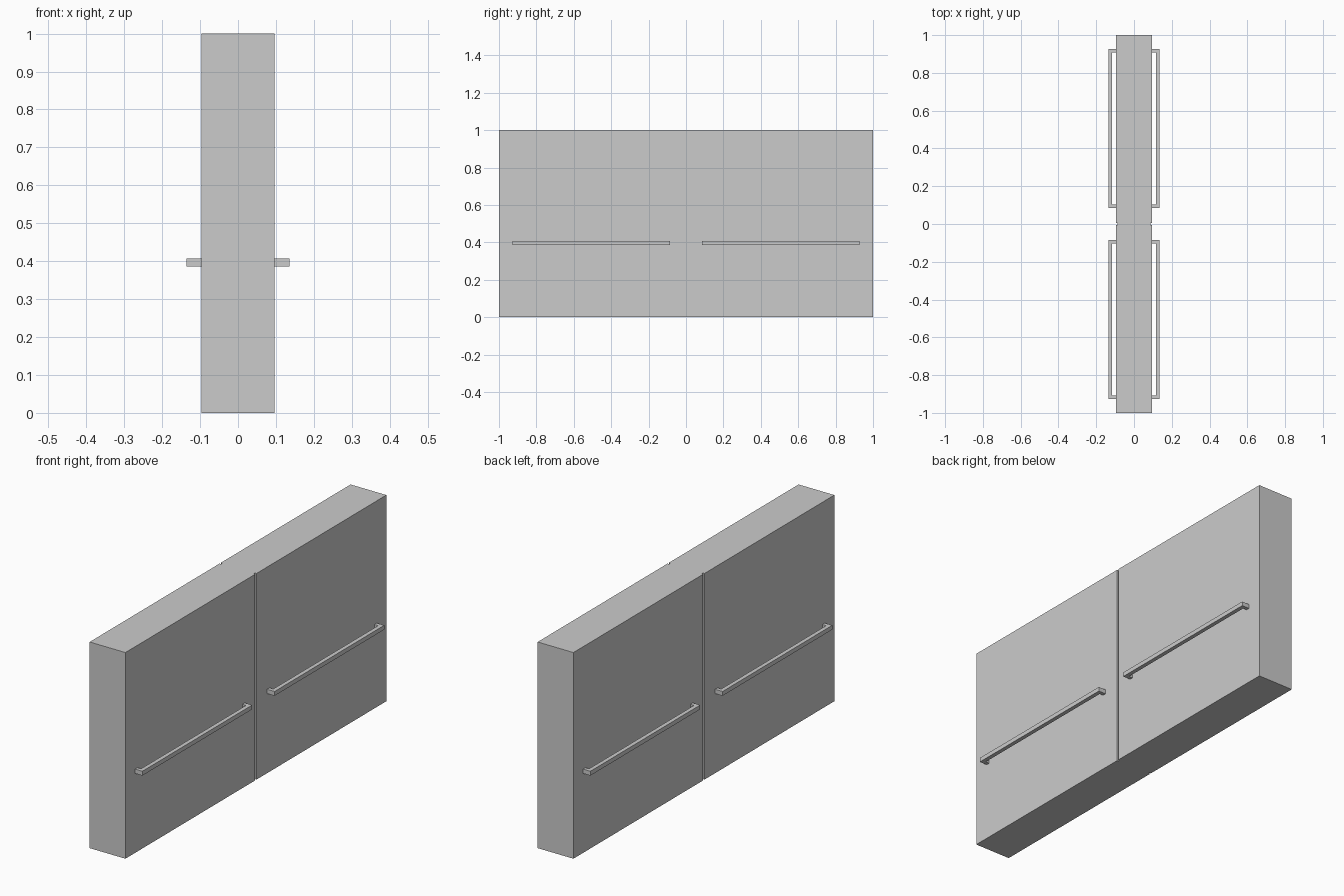
import bpy, bmesh

if "Cube" in bpy.data.objects:
    bpy.data.objects.remove(bpy.data.objects["Cube"])

HALF_T = 0.096          # half thickness of the door panel
GROOVE_W, GROOVE_D = 0.005, 0.008


def extrude_profile(name, points, z0, z1):
    """Flat-faced prism from an xy outline."""
    bm = bmesh.new()
    face = bm.faces.new([bm.verts.new((x, y, z0)) for x, y in points])
    top = bmesh.ops.extrude_face_region(bm, geom=[face])["geom"]
    verts = [v for v in top if isinstance(v, bmesh.types.BMVert)]
    bmesh.ops.translate(bm, verts=verts, vec=(0, 0, z1 - z0))
    bmesh.ops.recalc_face_normals(bm, faces=bm.faces)
    mesh = bpy.data.meshes.new(name)
    bm.to_mesh(mesh)
    bm.free()
    obj = bpy.data.objects.new(name, mesh)
    bpy.context.collection.objects.link(obj)
    return obj


# Double door panel with a shallow centre seam on both faces
half = [(HALF_T, -1), (HALF_T, -GROOVE_W), (HALF_T - GROOVE_D, -GROOVE_W),
        (HALF_T - GROOVE_D, GROOVE_W), (HALF_T, GROOVE_W), (HALF_T, 1)]
extrude_profile("door_panel", half + [(-x, -y) for x, y in half], 0, 1)

# U-shaped push bars, one per leaf on each face
y0, y1, post = 0.086, 0.927, 0.018
inner, outer = 0.116, 0.136
bar = [(HALF_T, y0), (outer, y0), (outer, y1), (HALF_T, y1),
       (HALF_T, y1 - post), (inner, y1 - post),
       (inner, y0 + post), (HALF_T, y0 + post)]
for sx, side in ((1, "right"), (-1, "left")):
    for sy, end in ((1, "back"), (-1, "front")):
        extrude_profile(f"push_bar_{side}_{end}",
                        [(sx * x, sy * y) for x, y in bar], 0.386, 0.407)
